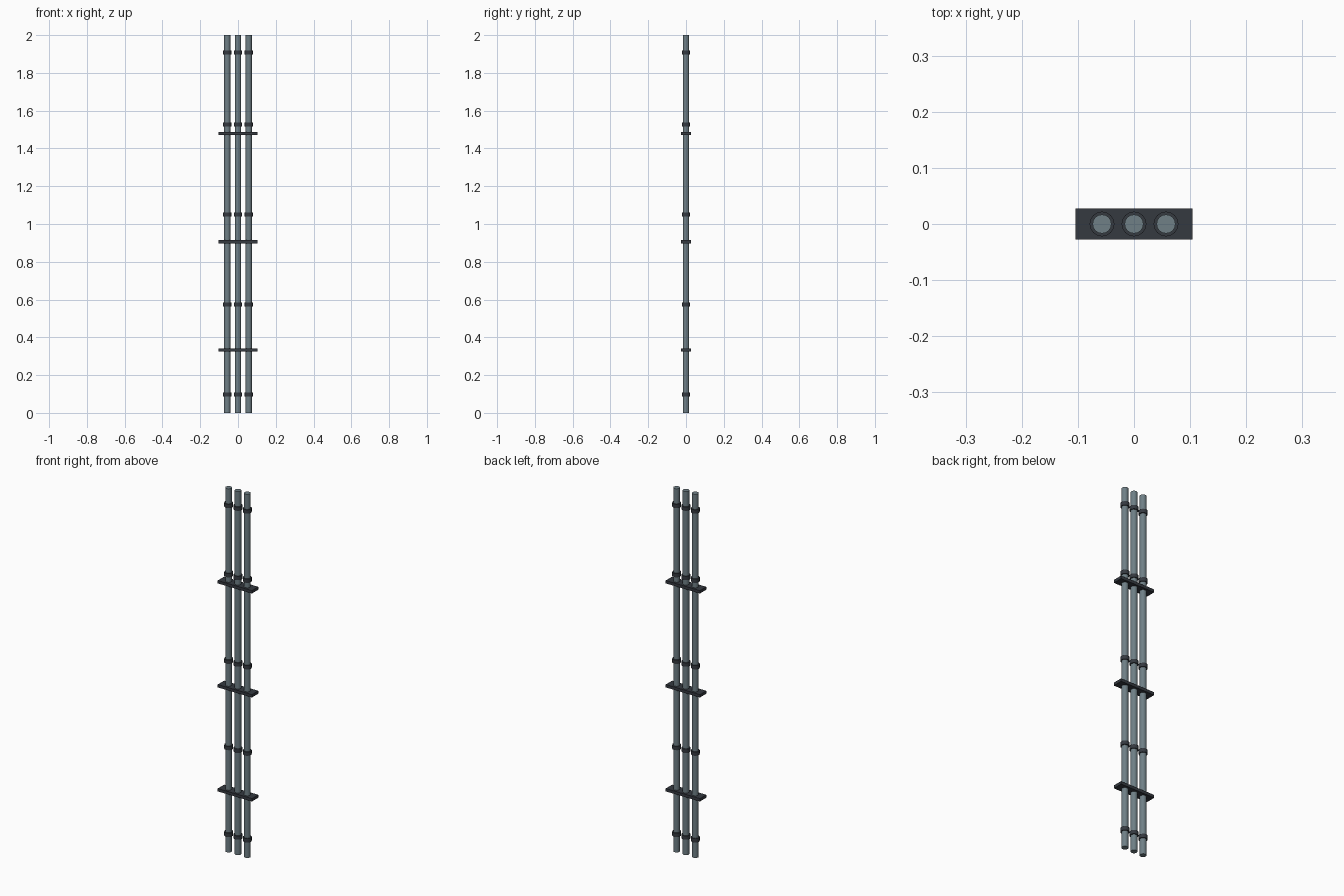
import bpy
import math

if "Cube" in bpy.data.objects:
    bpy.data.objects.remove(bpy.data.objects["Cube"])


def material(name, rgb):
    m = bpy.data.materials.new(name)
    m.diffuse_color = (*rgb, 1.0)
    m.use_nodes = True
    m.node_tree.nodes["Principled BSDF"].inputs["Base Color"].default_value = m.diffuse_color
    return m


STEEL = material("blue grey steel", (0.16, 0.215, 0.24))
DARK = material("dark iron", (0.035, 0.041, 0.051))


def cylinder(name, radius, height, x, z, mat):
    bpy.ops.mesh.primitive_cylinder_add(vertices=16, radius=radius, depth=height,
                                        location=(x, 0, z))
    obj = bpy.context.object
    obj.name = name
    obj.data.materials.append(mat)
    bpy.ops.object.shade_smooth_by_angle(angle=math.radians(35))
    return obj


# Three parallel pipes, each with five coupling collars
for i, x in enumerate((-0.057, 0.0, 0.057), 1):
    cylinder(f"pipe_{i}", 0.0168, 2.0, x, 1.0, STEEL)
    for j, z in enumerate((0.098, 0.575, 1.05, 1.526, 1.907), 1):
        cylinder(f"collar_{i}_{j}", 0.0222, 0.021, x, z, DARK)

# Flat bracket plates tying the pipes together
for i, z in enumerate((0.334, 0.906, 1.478), 1):
    bpy.ops.mesh.primitive_cube_add(size=1, location=(0, 0, z))
    plate = bpy.context.object
    plate.name = f"bracket_plate_{i}"
    plate.scale = (0.208, 0.055, 0.016)
    bpy.ops.object.transform_apply(location=False, rotation=False, scale=True)
    plate.data.materials.append(DARK)
